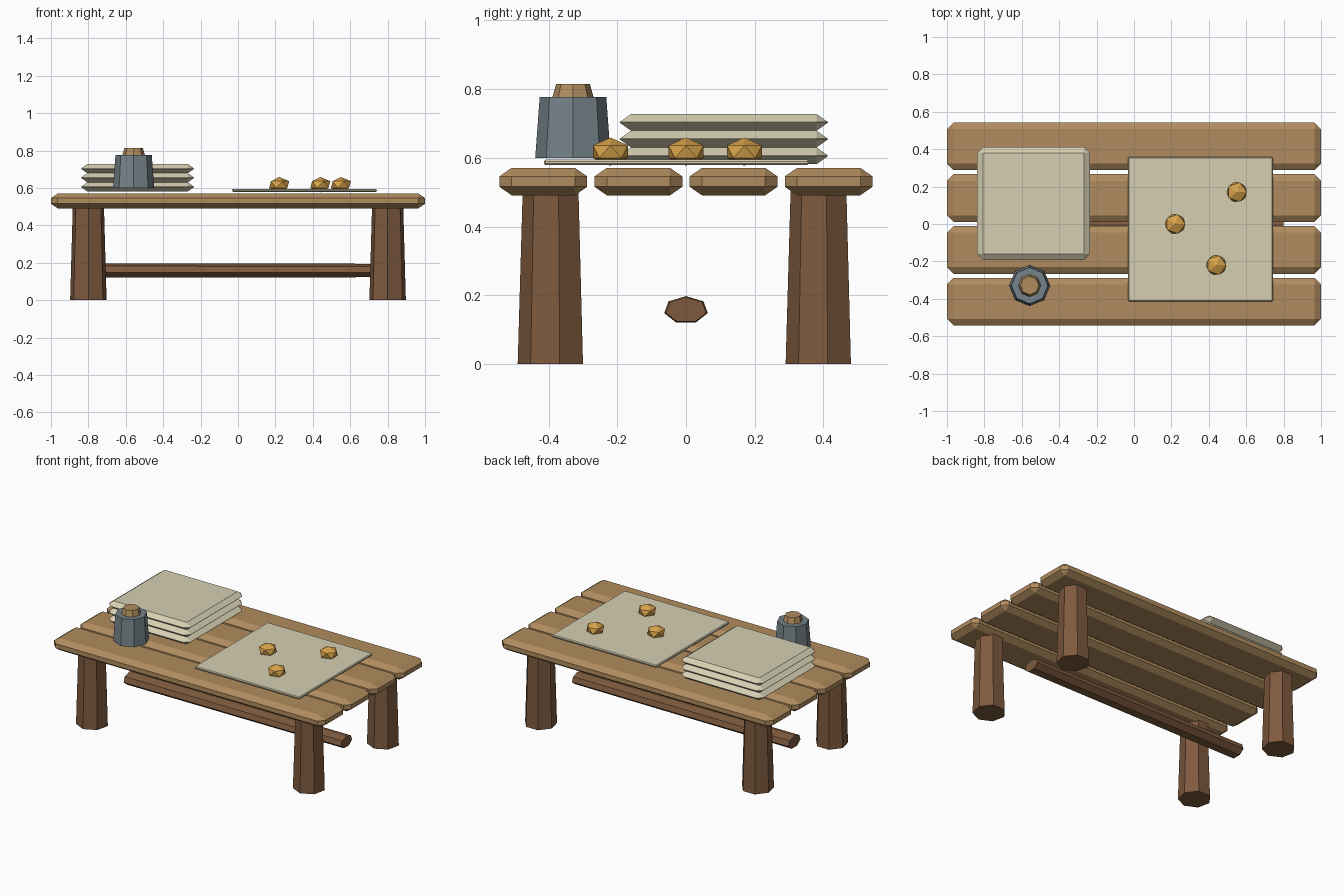
import bpy, bmesh, math
from mathutils import Matrix, Vector

cube = bpy.data.objects.get("Cube")
if cube:
    bpy.data.objects.remove(cube, do_unlink=True)


def material(name, *rgb):
    """Flat material from 0-255 display values."""
    lin = [((c / 255 + 0.055) / 1.055) ** 2.4 for c in rgb] + [1.0]
    mat = bpy.data.materials.new(name)
    mat.use_nodes = True
    mat.diffuse_color = lin
    mat.node_tree.nodes["Principled BSDF"].inputs["Base Color"].default_value = lin
    return mat


tan_wood = material("tan wood", 176, 140, 94)
dark_wood = material("dark wood", 126, 90, 62)
cream_cloth = material("cream cloth", 214, 207, 178)
slate = material("slate grey", 117, 131, 138)
gold = material("gold", 216, 163, 74)


def finish(name, bm, mat, loc):
    bmesh.ops.recalc_face_normals(bm, faces=bm.faces)
    mesh = bpy.data.meshes.new(name)
    bm.to_mesh(mesh)
    bm.free()
    mesh.materials.append(mat)
    obj = bpy.data.objects.new(name, mesh)
    obj.location = loc
    bpy.context.collection.objects.link(obj)
    return obj


def chamfered_box(name, mat, loc, half, cut):
    """Box with every edge chamfered, with its own cut size on each axis."""
    bm = bmesh.new()
    for sx in (-1, 1):
        for sy in (-1, 1):
            for sz in (-1, 1):
                for full in range(3):
                    p = [half[i] - (0 if i == full else cut[i]) for i in range(3)]
                    bm.verts.new((sx * p[0], sy * p[1], sz * p[2]))
    bmesh.ops.remove_doubles(bm, verts=bm.verts, dist=1e-5)
    bmesh.ops.convex_hull(bm, input=bm.verts)
    bmesh.ops.dissolve_limit(bm, angle_limit=0.01, verts=bm.verts, edges=bm.edges)
    return finish(name, bm, mat, loc)


def frustum(name, mat, loc, sides, r_low, r_high, height, transform=None):
    """Tapered prism standing on loc, with one corner towards the front."""
    bm = bmesh.new()
    rings = []
    for r, z in ((r_low, 0), (r_high, height)):
        angles = [math.tau * i / sides for i in range(sides)]
        rings.append([bm.verts.new((r * math.sin(a), -r * math.cos(a), z)) for a in angles])
    low, high = rings
    bm.faces.new(low)
    bm.faces.new(high)
    for i in range(sides):
        j = (i + 1) % sides
        bm.faces.new((low[i], low[j], high[j], high[i]))
    if transform:
        bm.transform(transform)
    return finish(name, bm, mat, loc)


# Table top planks
for i in range(4):
    chamfered_box(f"plank_{i + 1}", tan_wood, (0, (i - 1.5) * 0.277, 0.531),
                  (1, 0.128, 0.04), (0.036, 0.036, 0.025))

# Seven-sided tapered legs
for side, x in (("right", -0.8), ("left", 0.8)):
    for end, y in (("front", -0.39), ("back", 0.39)):
        frustum(f"{end}_{side}_leg", dark_wood, (x, y, 0), 7, 0.1, 0.085, 0.52)

# Flattened stretcher bar running lengthwise, one corner up
along_x = Matrix(((0, 0, 1, 0), (0.065, 0, 0, 0), (0, -0.0405, 0, 0), (0, 0, 0, 1)))
frustum("stretcher", dark_wood, (-0.8, 0, 0.157), 7, 1, 0.93, 1.6, along_x)

# Stack of folded cloths
for i in range(3):
    chamfered_box(f"folded_cloth_{i + 1}", cream_cloth, (-0.537, 0.11, 0.606 + 0.0487 * i),
                  (0.302, 0.303, 0.0245), (0.033, 0.033, 0.0235))

# Thin flat mat
chamfered_box("mat", cream_cloth, (0.355, -0.028, 0.587),
              (0.387, 0.386, 0.008), (0.005, 0.005, 0.005))

# Jug with stopper
frustum("jug", slate, (-0.558, -0.329, 0.599), 8, 0.11, 0.097, 0.178)
frustum("jug_stopper", tan_wood, (-0.558, -0.329, 0.777), 8, 0.06, 0.049, 0.038)

# Gold nuggets on the mat
for i, (x, y) in enumerate(((0.22, 0), (0.44, -0.22), (0.55, 0.17))):
    bm = bmesh.new()
    bmesh.ops.create_icosphere(bm, subdivisions=1, radius=1)
    bmesh.ops.scale(bm, vec=Vector((0.06, 0.06, 0.041)), verts=bm.verts)
    finish(f"nugget_{i + 1}", bm, gold, (x, y, 0.618))
